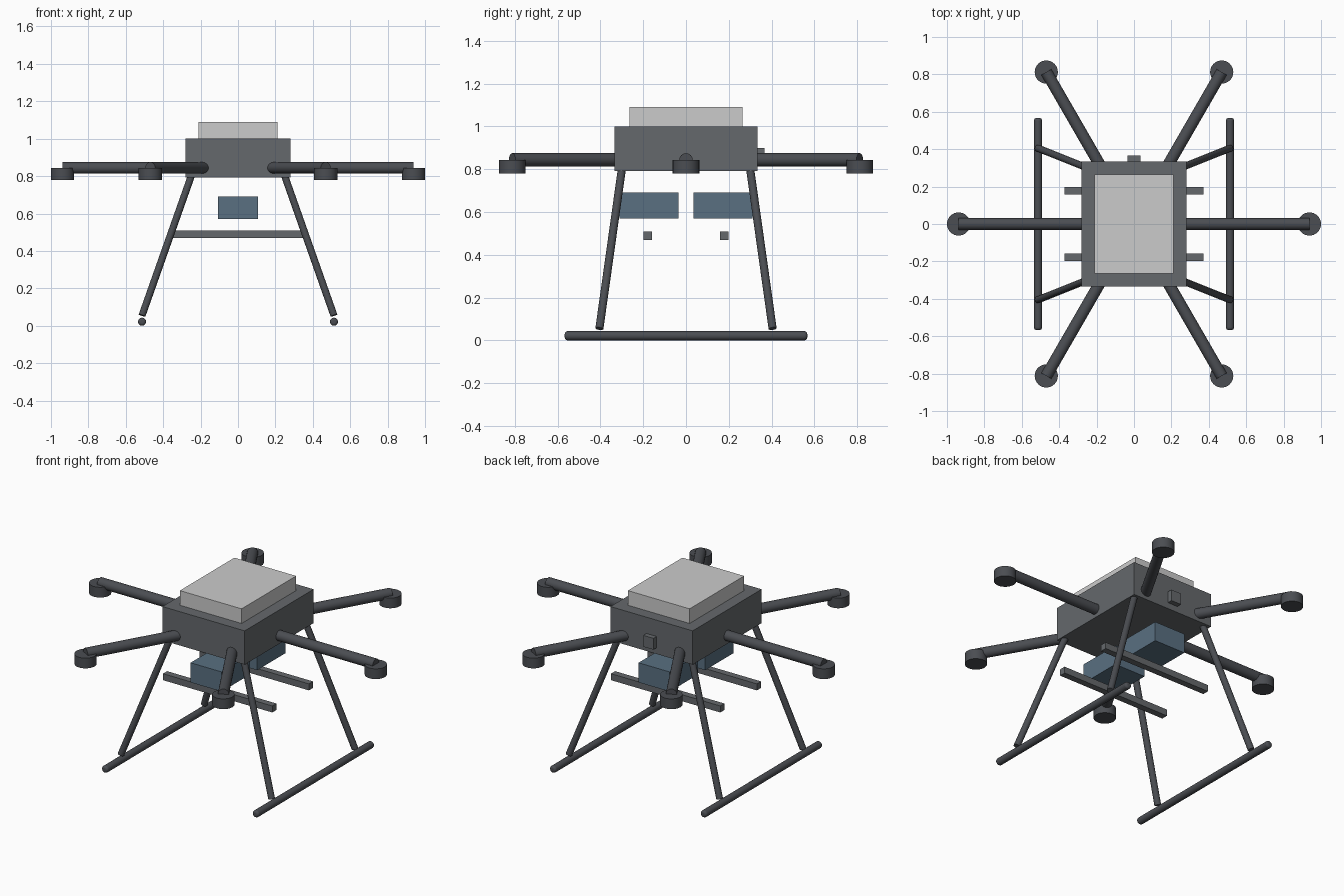
import bpy
from math import radians, cos, sin
from mathutils import Vector

if "Cube" in bpy.data.objects:
    bpy.data.objects.remove(bpy.data.objects["Cube"])


def material(name, rgb):
    m = bpy.data.materials.new(name)
    m.diffuse_color = (*rgb, 1)
    m.use_nodes = True
    m.node_tree.nodes["Principled BSDF"].inputs["Base Color"].default_value = m.diffuse_color
    return m


DARK = material("dark_grey", (0.07, 0.075, 0.085))
SHELL = material("shell_grey", (0.13, 0.14, 0.15))
LIGHT = material("light_grey", (0.65, 0.65, 0.66))
BLUE = material("slate_blue", (0.10, 0.16, 0.22))


def box(name, lo, hi, mat):
    lo, hi = Vector(lo), Vector(hi)
    bpy.ops.mesh.primitive_cube_add(size=1, location=(lo + hi) / 2)
    ob = bpy.context.object
    ob.name = name
    ob.scale = hi - lo
    bpy.ops.object.transform_apply(location=False, rotation=False, scale=True)
    ob.data.materials.append(mat)
    return ob


def tube(name, a, b, r, mat, sides=24):
    a, b = Vector(a), Vector(b)
    d = b - a
    bpy.ops.mesh.primitive_cylinder_add(
        vertices=sides, radius=r, depth=d.length, location=(a + b) / 2,
        rotation=d.to_track_quat('Z', 'Y').to_euler())
    ob = bpy.context.object
    ob.name = name
    ob.data.materials.append(mat)
    bpy.ops.object.shade_smooth_by_angle(angle=radians(35))
    return ob


# Main body and raised lid
box("body", (-0.28, -0.335, 0.792), (0.28, 0.335, 1.0), SHELL)
box("top_cover", (-0.21, -0.265, 1.0), (0.21, 0.265, 1.09), LIGHT)

# Rear sensor block
box("rear_sensor", (-0.034, 0.33, 0.83), (0.034, 0.366, 0.90), SHELL)

# Six arms with motor pods at their tips
for i in range(6):
    c, s = cos(radians(60 * i)), sin(radians(60 * i))
    R = 0.938
    tube(f"arm_{i + 1}", (0.15 * c, 0.15 * s, 0.844), (R * c, R * s, 0.844), 0.031, DARK)
    tube(f"motor_{i + 1}", (R * c, R * s, 0.78), (R * c, R * s, 0.843), 0.062, DARK, 32)

# Landing gear: splayed legs and rounded skids
for sx, side in ((-1, "left"), (1, "right")):
    for sy, end in ((-1, "front"), (1, "rear")):
        tube(f"{end}_{side}_leg", (sx * 0.25, sy * 0.3, 0.80),
             (sx * 0.513, sy * 0.405, 0.055), 0.019, DARK)
    skid = tube(f"{side}_skid", (sx * 0.513, -0.567, 0.0215),
                (sx * 0.513, 0.567, 0.0215), 0.0215, DARK)
    bev = skid.modifiers.new("rounded_ends", 'BEVEL')
    bev.width = 0.013
    bev.segments = 4
    bev.limit_method = 'ANGLE'
    bev.angle_limit = radians(60)

# Batteries and cross rails slung below the body
for sy, end in ((-1, "front"), (1, "rear")):
    y0, y1 = sorted((sy * 0.035, sy * 0.31))
    box(f"{end}_battery", (-0.106, y0, 0.57), (0.106, y1, 0.691), BLUE)
    y = sy * 0.178
    box(f"{end}_cross_rail", (-0.372, y - 0.02, 0.47), (0.372, y + 0.02, 0.51), SHELL)
